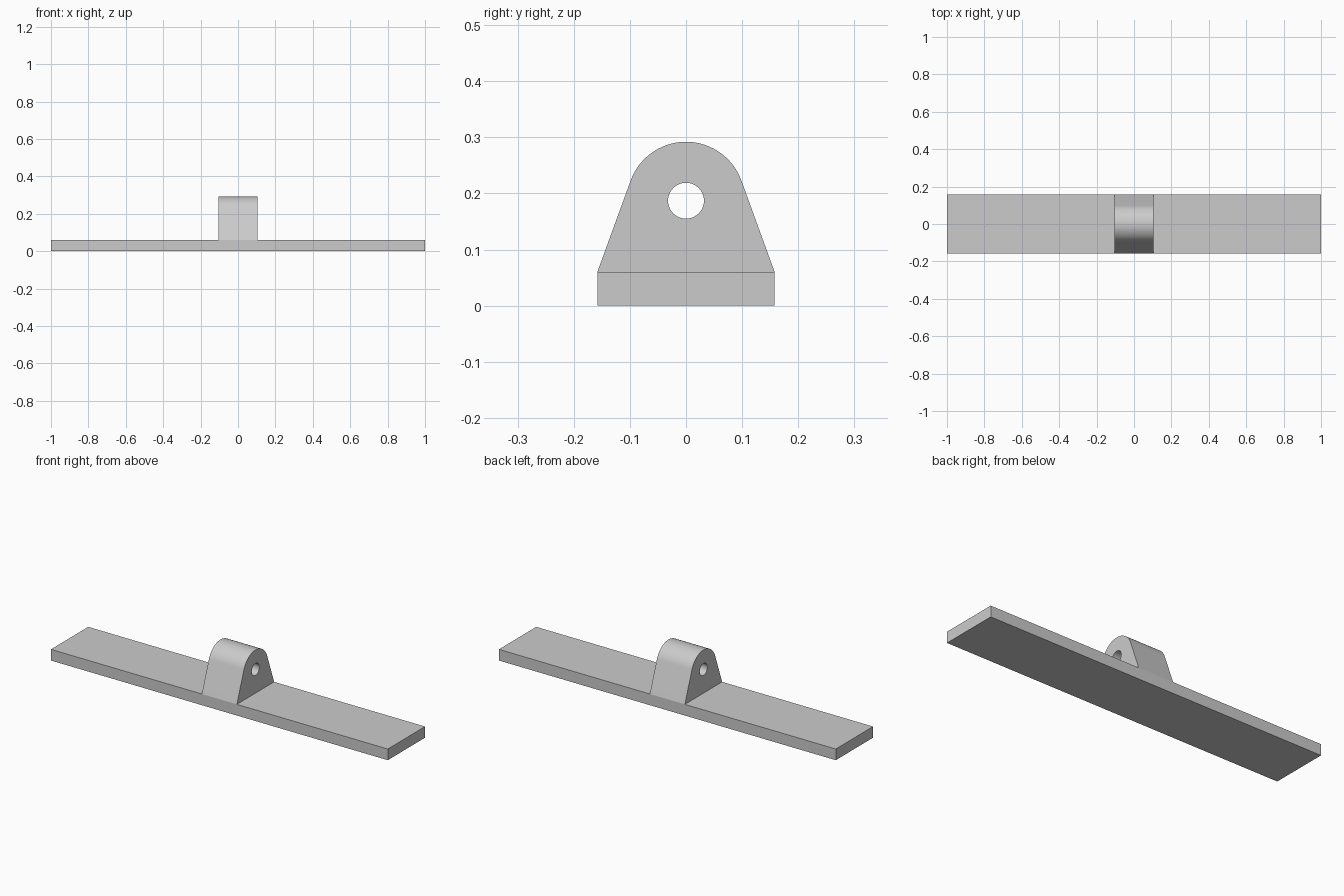
import bpy
import bmesh
from math import acos, atan2, cos, sin, pi, hypot, radians
from mathutils import Vector

LENGTH, DEPTH, THICK = 2.0, 0.316, 0.06
LUG_WIDTH, EYE_Z, EYE_R, HOLE_R = 0.208, 0.187, 0.105, 0.032

if "Cube" in bpy.data.objects:
    bpy.data.objects.remove(bpy.data.objects["Cube"], do_unlink=True)

grey = bpy.data.materials.new("plain grey")
grey.use_nodes = True
colour = (0.6, 0.6, 0.6, 1)
grey.diffuse_color = colour
grey.node_tree.nodes["Principled BSDF"].inputs["Base Color"].default_value = colour


def add_object(name, bm):
    bmesh.ops.recalc_face_normals(bm, faces=bm.faces)
    mesh = bpy.data.meshes.new(name)
    bm.to_mesh(mesh)
    bm.free()
    mesh.materials.append(grey)
    obj = bpy.data.objects.new(name, mesh)
    bpy.context.collection.objects.link(obj)
    return obj


def arc(radius, start, end, steps):
    return [(radius * cos(start + (end - start) * i / steps),
             EYE_Z + radius * sin(start + (end - start) * i / steps))
            for i in range(steps + 1)]


def add_loop(bm, points):
    verts = [bm.verts.new((-LUG_WIDTH / 2, y, z)) for y, z in points]
    return [bm.edges.new((a, b)) for a, b in zip(verts, verts[1:] + verts[:1])]


# Base plate
bm = bmesh.new()
bmesh.ops.create_cube(bm, size=1)
for v in bm.verts:
    v.co = Vector((v.co.x * LENGTH, v.co.y * DEPTH, (v.co.z + 0.5) * THICK))
add_object("base_plate", bm)

# Lug: straight flanks tangent to a round top, pierced by a pin hole
half, drop = DEPTH / 2, EYE_Z - THICK
tangent = acos(EYE_R / hypot(half, drop)) - atan2(drop, half)
outline = [(half, THICK)] + arc(EYE_R, tangent, pi - tangent, 40) + [(-half, THICK)]
bm = bmesh.new()
edges = add_loop(bm, outline) + add_loop(bm, arc(HOLE_R, 0, 2 * pi, 40)[:-1])
bmesh.ops.triangle_fill(bm, edges=edges, use_beauty=True)
side = bmesh.ops.extrude_face_region(bm, geom=bm.faces[:], use_keep_orig=True)
moved = [g for g in side["geom"] if isinstance(g, bmesh.types.BMVert)]
bmesh.ops.translate(bm, verts=moved, vec=(LUG_WIDTH, 0, 0))
lug = add_object("pivot_lug", bm)

# Smooth the rounded surfaces and keep the rims crisp
bpy.ops.object.select_all(action="DESELECT")
lug.select_set(True)
bpy.context.view_layer.objects.active = lug
bpy.ops.object.shade_smooth_by_angle(angle=radians(30))
